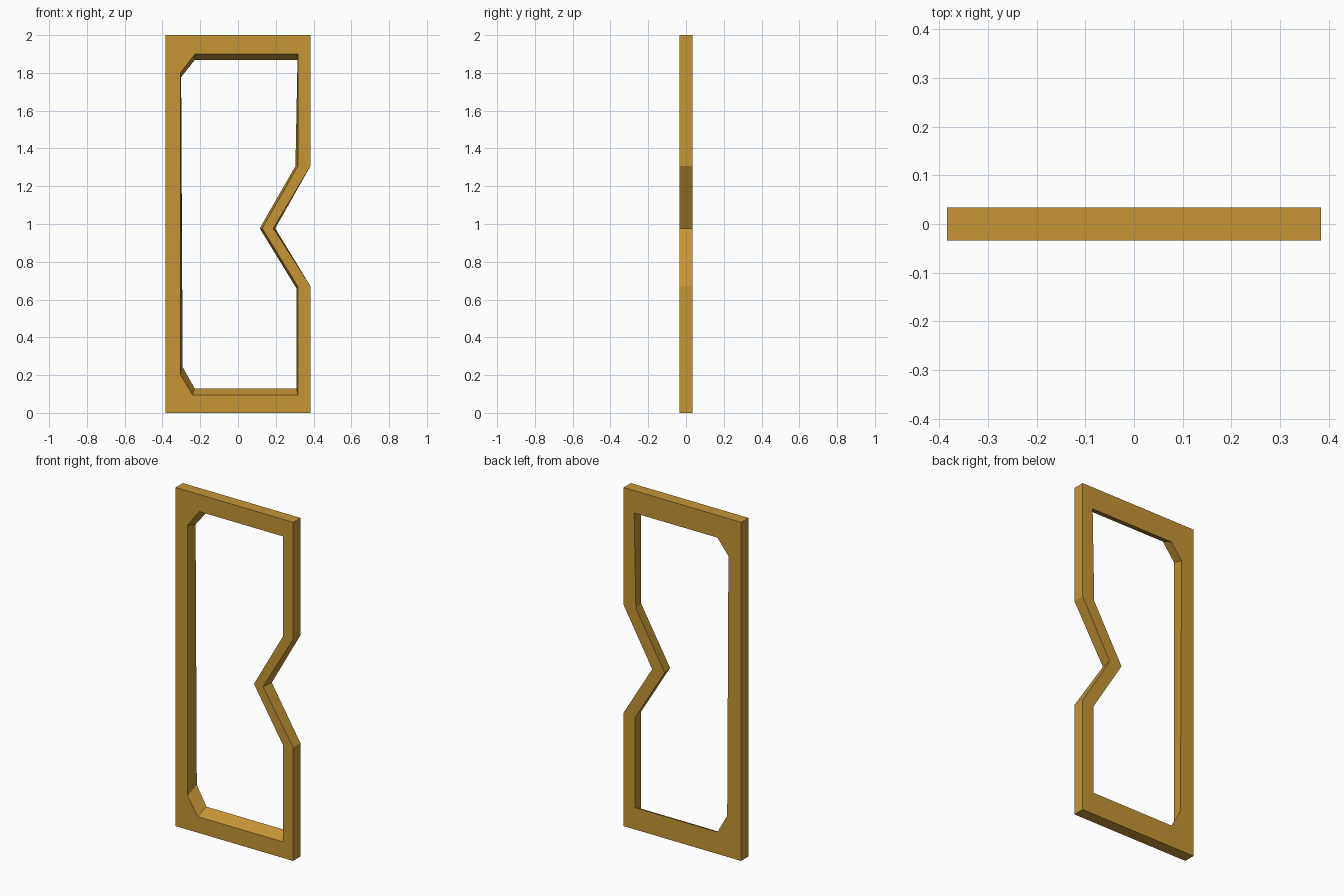
import bpy, bmesh

if "Cube" in bpy.data.objects:
    bpy.data.objects.remove(bpy.data.objects["Cube"])

# One golden wood colour
wood = bpy.data.materials.new("golden_wood")
wood.diffuse_color = (0.56, 0.30, 0.036, 1)
wood.use_nodes = True
wood.node_tree.nodes["Principled BSDF"].inputs["Base Color"].default_value = wood.diffuse_color

Y0, Y1 = -0.034, 0.034


def outer(tip):
    # outside outline with the pointed notch on the right
    return [(-0.384, 0), (0.384, 0), (0.384, 0.67), (tip, 0.977),
            (0.384, 1.307), (0.384, 2), (-0.384, 2)]


# opening outlines on the front and back faces (walls taper slightly)
hole_front = [(-0.241, 0.095), (0.317, 0.095), (0.317, 0.668), (0.128, 0.977),
              (0.317, 1.307), (0.317, 1.899), (-0.229, 1.899),
              (-0.305, 1.80), (-0.305, 0.202)]
hole_back = [(-0.230, 0.130), (0.309, 0.130), (0.309, 0.660), (0.115, 0.977),
             (0.304, 1.307), (0.315, 1.868), (-0.229, 1.868),
             (-0.301, 1.778), (-0.293, 0.242)]

bm = bmesh.new()


def loop(points, y):
    vs = [bm.verts.new((x, y, z)) for x, z in points]
    es = [bm.edges.new((vs[i], vs[(i + 1) % len(vs)])) for i in range(len(vs))]
    return vs, es


def walls(a, b):
    n = len(a)
    for i in range(n):
        j = (i + 1) % n
        bm.faces.new((a[i], a[j], b[j], b[i]))


# front and back rings, then outer and inner walls
of, oef = loop(outer(0.187), Y0)
ob, oeb = loop(outer(0.197), Y1)
hf, hef = loop(hole_front, Y0)
hb, heb = loop(hole_back, Y1)
for edges in (oef + hef, oeb + heb):
    bmesh.ops.triangle_fill(bm, edges=edges, use_beauty=True)
walls(of, ob)
walls(hf, hb)
bmesh.ops.recalc_face_normals(bm, faces=bm.faces[:])

mesh = bpy.data.meshes.new("notched_frame")
bm.to_mesh(mesh)
bm.free()
mesh.materials.append(wood)
frame = bpy.data.objects.new("notched_frame", mesh)
bpy.context.collection.objects.link(frame)
